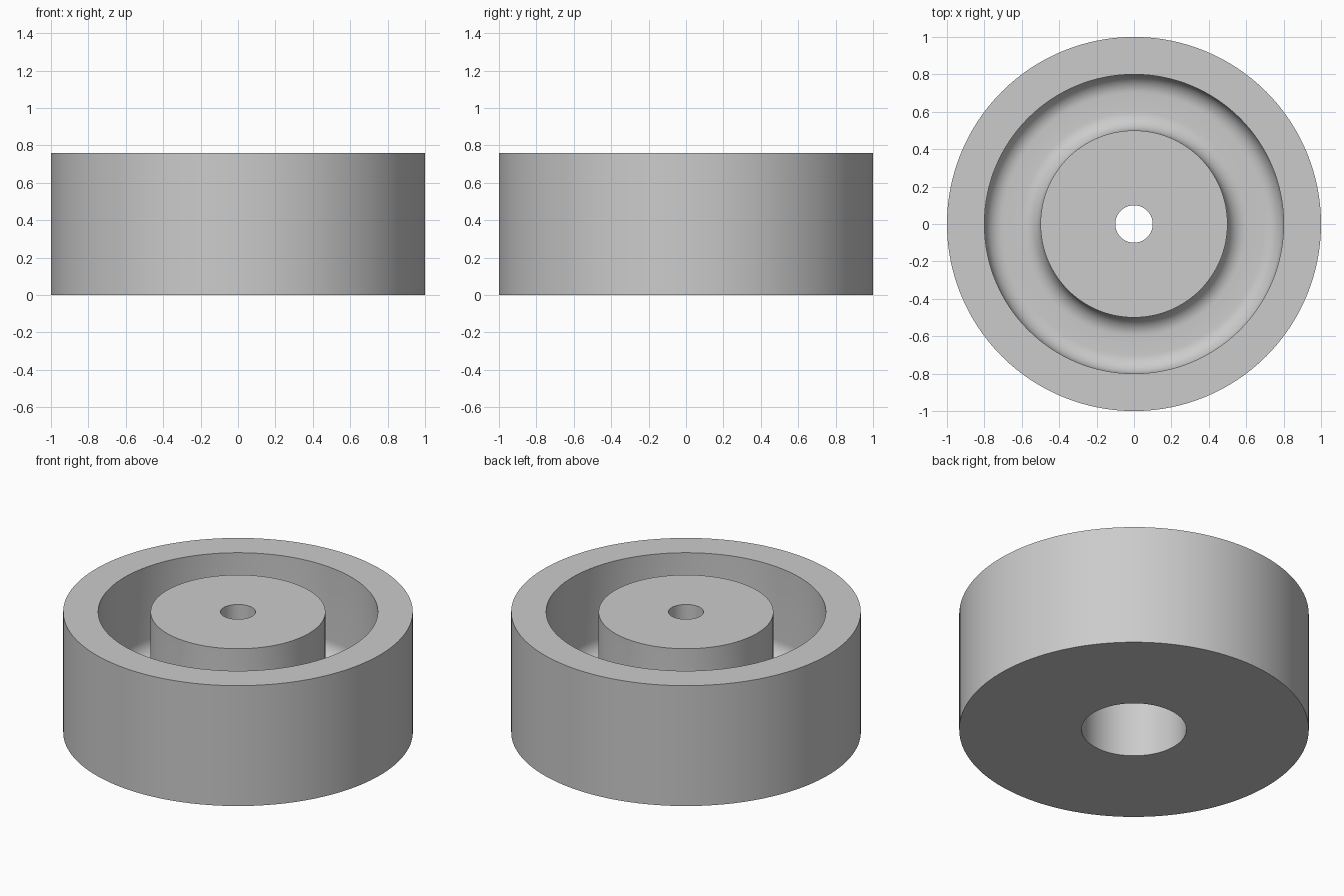
import bpy, bmesh
from math import sin, cos, pi, radians
from mathutils import Vector

cube = bpy.data.objects.get("Cube")
if cube:
    bpy.data.objects.remove(cube, do_unlink=True)

# Main sizes
HEIGHT = 0.76
WALL = 0.2
RIM_OUT, RIM_IN = 1.0, 0.8
HUB, BORE, AXLE = 0.5, 0.3, 0.1
FILLET = 0.1
SIDES = 128


def fillet(cx, cz, start, end, steps=10):
    """Quarter-round points as (radius, height)."""
    angles = [start + (end - start) * i / steps for i in range(steps + 1)]
    return [(cx + FILLET * cos(a), cz + FILLET * sin(a)) for a in angles]


# Closed cross-section: axle hole, hub, rounded groove, rim, base, bore
floor_mid = WALL + FILLET
profile = [(AXLE, HEIGHT - WALL), (AXLE, HEIGHT), (HUB, HEIGHT)]
profile += fillet(HUB + FILLET, floor_mid, pi, 1.5 * pi)
profile += fillet(RIM_IN - FILLET, floor_mid, 1.5 * pi, 2 * pi)
profile += [(RIM_IN, HEIGHT), (RIM_OUT, HEIGHT), (RIM_OUT, 0),
            (BORE, 0), (BORE, HEIGHT - WALL)]

# Turn the cross-section around the axle
bm = bmesh.new()
verts = [bm.verts.new((r, 0, z)) for r, z in profile]
edges = [bm.edges.new((v, verts[i - 1])) for i, v in enumerate(verts)]
bmesh.ops.spin(bm, geom=verts + edges, cent=Vector(), axis=(0, 0, 1),
               angle=2 * pi, steps=SIDES, use_merge=False)
bmesh.ops.remove_doubles(bm, verts=bm.verts, dist=0.0001)
bmesh.ops.recalc_face_normals(bm, faces=bm.faces)
mesh = bpy.data.meshes.new("wheel_body")
bm.to_mesh(mesh)
bm.free()

wheel = bpy.data.objects.new("wheel_body", mesh)
bpy.context.collection.objects.link(wheel)

# Plain grey material
grey = bpy.data.materials.new("light_grey")
grey.use_nodes = True
color = (0.6, 0.6, 0.6, 1)
grey.diffuse_color = color
grey.node_tree.nodes["Principled BSDF"].inputs["Base Color"].default_value = color
mesh.materials.append(grey)

# Smooth curved walls, crisp rims
bpy.ops.object.select_all(action="DESELECT")
wheel.select_set(True)
bpy.context.view_layer.objects.active = wheel
bpy.ops.object.shade_smooth_by_angle(angle=radians(30))
